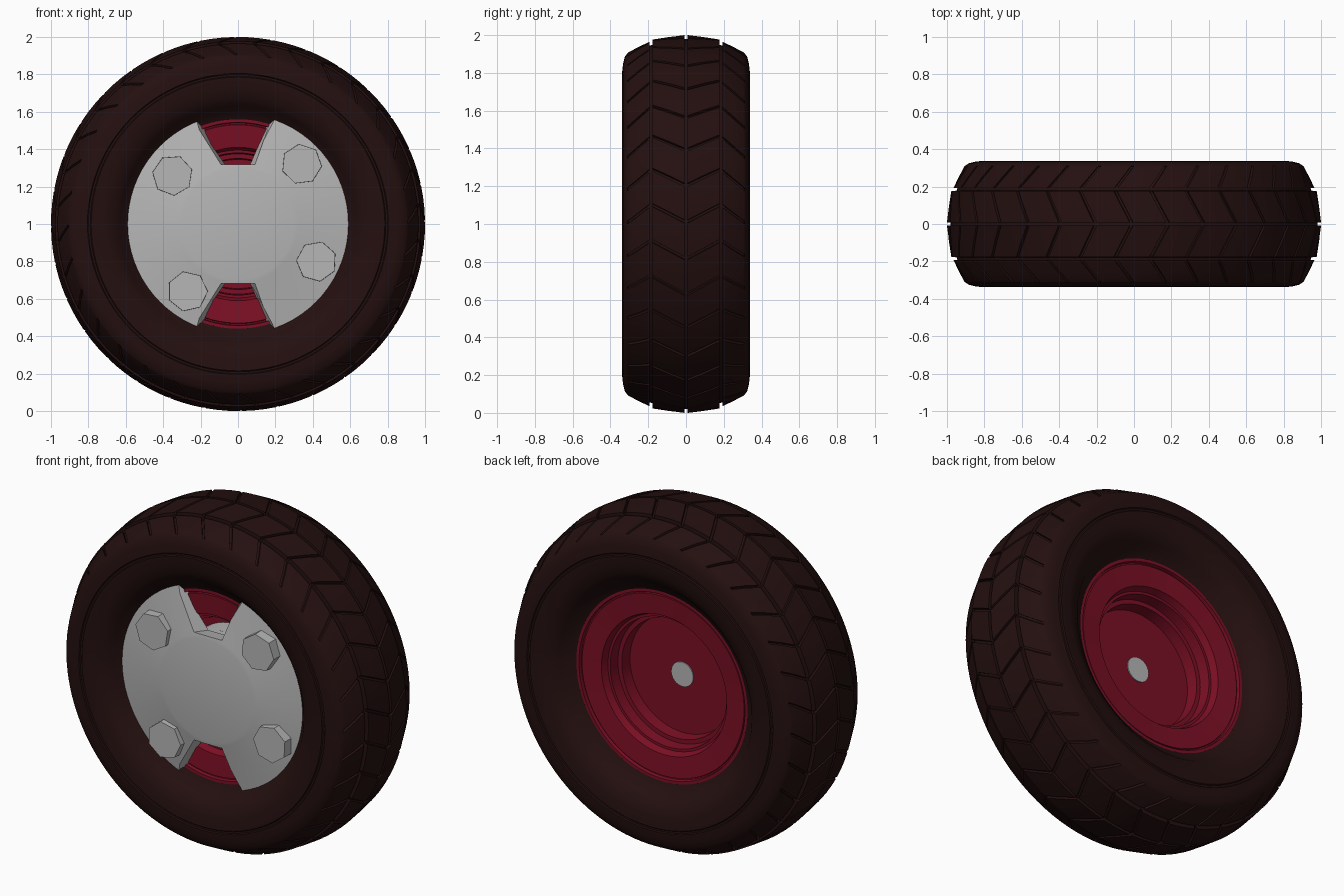
import bpy, bmesh, math
from mathutils import Vector

if "Cube" in bpy.data.objects:
    bpy.data.objects.remove(bpy.data.objects["Cube"], do_unlink=True)


def material(name, rgb):
    m = bpy.data.materials.new(name)
    m.use_nodes = True
    m.diffuse_color = (*rgb, 1)
    bsdf = m.node_tree.nodes["Principled BSDF"]
    bsdf.inputs["Base Color"].default_value = (*rgb, 1)
    bsdf.inputs["Roughness"].default_value = 0.7
    return m


RUBBER = material("dark rubber", (0.018, 0.005, 0.005))
RED = material("deep red", (0.2, 0.005, 0.018))
GREY = material("light grey", (0.47, 0.47, 0.47))


def finish(name, bm, mat, angle=30):
    bmesh.ops.remove_doubles(bm, verts=bm.verts, dist=1e-5)
    bmesh.ops.recalc_face_normals(bm, faces=bm.faces)
    me = bpy.data.meshes.new(name)
    bm.to_mesh(me)
    bm.free()
    ob = bpy.data.objects.new(name, me)
    bpy.context.collection.objects.link(ob)
    if mat:
        me.materials.append(mat)
        bpy.ops.object.select_all(action="DESELECT")
        ob.select_set(True)
        bpy.context.view_layer.objects.active = ob
        bpy.ops.object.shade_smooth_by_angle(angle=math.radians(angle))
    return ob


def skin(bm, rings, loop=False):
    """Join neighbouring rings of vertices with faces."""
    n = len(rings[0])
    for i in range(len(rings) - (not loop)):
        a, b = rings[i], rings[(i + 1) % len(rings)]
        for j in range(n):
            k = (j + 1) % n
            bm.faces.new((a[j], a[k], b[k], b[j]))


def lathe(name, profile, mat, steps=96, centre=(0, 0, 1), turn=0):
    """Spin (y, radius) points around the wheel axis."""
    bm = bmesh.new()
    rings = []
    for y, r in profile:
        angles = [turn + math.tau * j / steps for j in range(steps)]
        rings.append([bm.verts.new(Vector(centre) + Vector(
            (r * math.cos(a), y, r * math.sin(a)))) for a in angles])
    skin(bm, rings)
    return finish(name, bm, mat)


def mirrored(half):
    return half + [(-p[0], *p[1:]) for p in reversed(half)]


# Tyre: (y, radius, slot depth) from the inner bead to the tread centre
PITCH = math.tau / 32
tyre_half = [
    (0.19, 0.55, 0), (0.225, 0.56, 0), (0.245, 0.60, 0), (0.285, 0.63, 0),
    (0.315, 0.67, 0), (0.332, 0.72, 0), (0.338, 0.785, 0), (0.332, 0.79, 0),
    (0.332, 0.80, 0), (0.338, 0.805, 0), (0.333, 0.85, 0), (0.324, 0.885, 0),
    (0.310, 0.905, 0), (0.308, 0.907, 0.016), (0.25, 0.938, 0.016),
    (0.193, 0.965, 0.016), (0.192, 0.945, 0), (0.178, 0.948, 0),
    (0.177, 0.977, 0.016), (0.09, 0.99, 0.016), (0.009, 1.0, 0.016),
    (0.008, 0.98, 0)]
# Columns in one tread pitch: (fraction, inside slot)
columns = [(0, 0), (0.01, 1), (0.08, 1), (0.09, 0), (0.4, 0), (0.7, 0)]


def zigzag(y):
    y = abs(y)
    return 0.5 * (y / 0.185 if y < 0.185 else max(0, 1 - (y - 0.185) / 0.125))


bm = bmesh.new()
rings = []
for y, r, depth in mirrored(tyre_half):
    ring = []
    for seg in range(32):
        for frac, slot in columns:
            a = (seg + frac + zigzag(y)) * PITCH
            rad = r - slot * depth
            ring.append(bm.verts.new((rad * math.cos(a), y, 1 + rad * math.sin(a))))
    rings.append(ring)
skin(bm, rings, loop=True)
finish("tyre", bm, RUBBER)

# Rim with stepped wells on both sides of the central disc
rim_half = [
    (0.03, 0), (0.03, 0.345), (0.10, 0.35), (0.10, 0.375), (0.165, 0.38),
    (0.165, 0.395), (0.205, 0.41), (0.215, 0.53), (0.205, 0.533),
    (0.205, 0.54), (0.225, 0.543), (0.225, 0.56), (0.19, 0.575)]
lathe("rim", mirrored(rim_half), RED)

# Hub cover, with a bevelled wedge cut out at top and bottom
hub = lathe("hub_cover", [
    (-0.02, 0), (-0.02, 0.295), (-0.19, 0.30), (-0.215, 0.59), (-0.24, 0.59),
    (-0.283, 0.32), (-0.287, 0.30), (-0.287, 0)], GREY, 72)


def wedge(name, side):
    bm = bmesh.new()
    rings = []
    # (y, half width at the hub, half width at the edge, inner height)
    for y, inner, outer, low in ((-0.32, 0.105, 0.33, 0.325), (-0.15, 0.045, 0.19, 0.298)):
        pts = ((-inner, low), (inner, low), (outer, 0.66), (-outer, 0.66))
        rings.append([bm.verts.new((x, y, 1 + side * z)) for x, z in pts])
    skin(bm, rings)
    for ring in rings:
        bm.faces.new(ring)
    ob = finish(name, bm, None)
    ob.hide_render = True
    ob.hide_viewport = True
    ob.display_type = "WIRE"
    return ob


for side, label in ((1, "top"), (-1, "bottom")):
    mod = hub.modifiers.new(label + " notch", "BOOLEAN")
    mod.operation = "DIFFERENCE"
    mod.solver = "EXACT"
    mod.object = wedge(label + "_notch_cutter", side)

# Lug bolts
bolts = [(-0.35, 1.26), (0.34, 1.32), (0.42, 0.80), (-0.27, 0.64)]
for i, (x, z) in enumerate(bolts):
    lathe(f"lug_bolt_{i + 1}", [(-0.22, 0), (-0.22, 0.11), (-0.305, 0.108), (-0.305, 0)],
          GREY, 7, (x, 0, z), 0.3 - 0.4 * i)

# Axle end showing through the back of the rim
lathe("axle_end", [(-0.02, 0), (-0.02, 0.072), (0.036, 0.072), (0.036, 0)], GREY, 32)
